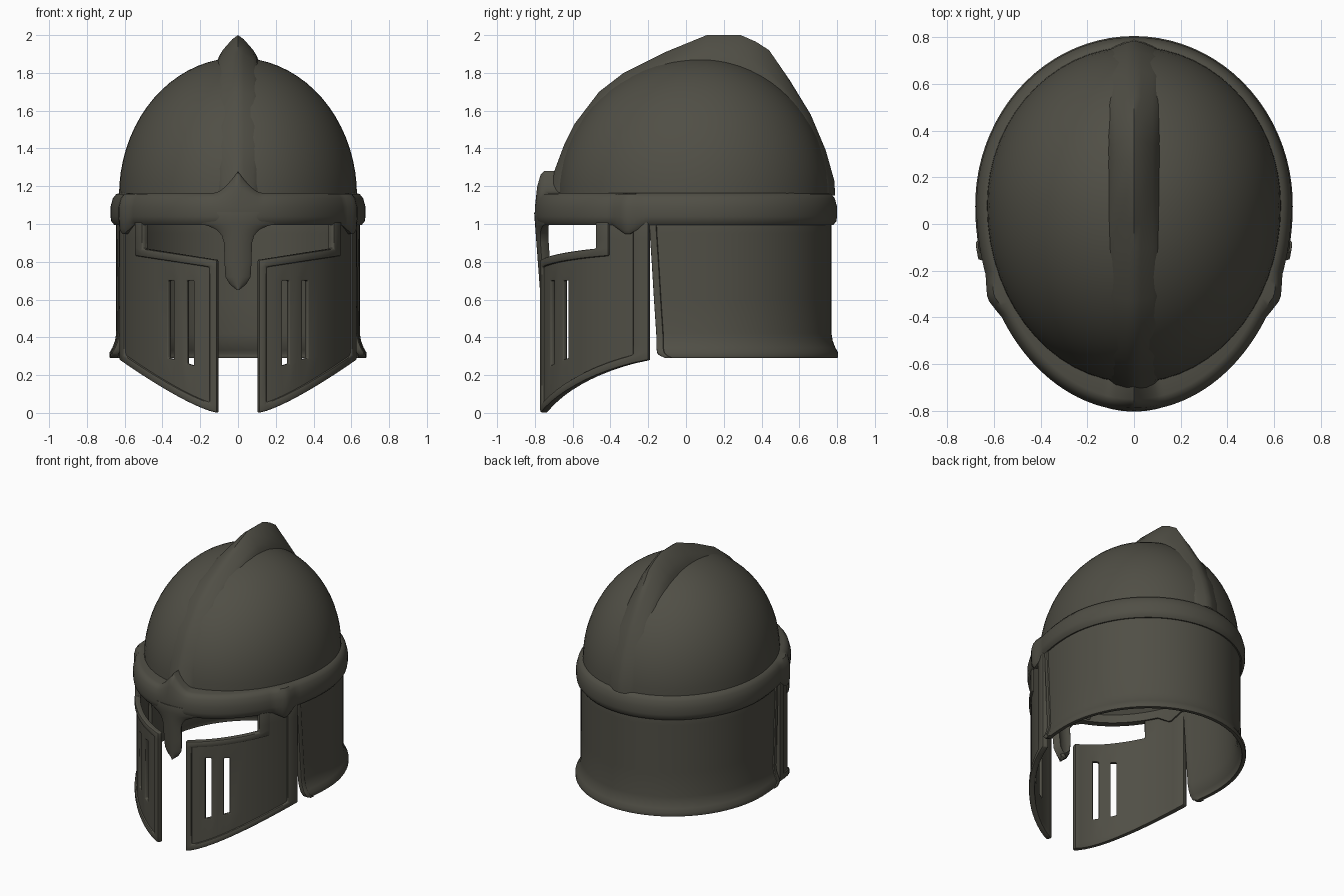
import bpy, bmesh, math
from math import sin, cos, pi, sqrt, asin, acos

if "Cube" in bpy.data.objects:
    bpy.data.objects.remove(bpy.data.objects["Cube"])

YC = 0.08  # widest point of the egg-shaped plan

steel = bpy.data.materials.new("dark olive steel")
steel.diffuse_color = (0.08, 0.077, 0.06, 1)
steel.use_nodes = True
steel.node_tree.nodes["Principled BSDF"].inputs["Base Color"].default_value = steel.diffuse_color


def egg(t, a, front, back, z):
    """Point on the egg-shaped plan; t = 0 is the front, growing towards +x."""
    return (a * sin(t), YC - (front if cos(t) > 0 else back) * cos(t), z)


def grid(name, cols, rows, fn, keep=None, wrap=False, thick=0, bevel=0, mirror=False, angle=40):
    """Quad sheet through fn(col, row), optionally thickened, bevelled and mirrored."""
    bm = bmesh.new()
    v = [[bm.verts.new(fn(c, r)) for r in rows] for c in cols]
    n, m = len(cols), len(rows)
    for i in range(n if wrap else n - 1):
        for j in range(m - 1):
            if keep is None or keep(i, j):
                k = (i + 1) % n
                bm.faces.new((v[i][j], v[k][j], v[k][j + 1], v[i][j + 1]))
    bmesh.ops.delete(bm, geom=[p for p in bm.verts if not p.link_faces], context='VERTS')
    bmesh.ops.remove_doubles(bm, verts=bm.verts, dist=0.0005)
    me = bpy.data.meshes.new(name)
    bm.to_mesh(me)
    bm.free()
    me.materials.append(steel)
    ob = bpy.data.objects.new(name, me)
    bpy.context.collection.objects.link(ob)
    if thick:
        s = ob.modifiers.new("thickness", 'SOLIDIFY')
        s.thickness, s.offset = thick, -1
    if bevel:
        b = ob.modifiers.new("bevel", 'BEVEL')
        b.width, b.segments, b.limit_method, b.angle_limit = bevel, 2, 'ANGLE', math.radians(40)
    if mirror:
        ob.modifiers.new("mirror", 'MIRROR')
    bpy.ops.object.select_all(action='DESELECT')
    ob.select_set(True)
    bpy.context.view_layer.objects.active = ob
    bpy.ops.object.convert(target='MESH')
    bpy.ops.object.shade_smooth_by_angle(angle=math.radians(angle))
    return ob


turn = [2 * pi * i / 240 for i in range(240)]

# Dome
grid("dome", turn[::4], [pi / 2 * i / 18 for i in range(19)],
     lambda t, p: egg(t, 0.63 * cos(p), 0.76 * cos(p), 0.68 * cos(p), 1.15 + 0.73 * sin(p)),
     wrap=True, thick=0.03)

# Crest ridge running over the dome from front to back
crest = [(-0.74, 1.15), (-0.69, 1.3), (-0.645, 1.42), (-0.59, 1.53), (-0.46, 1.7), (-0.33, 1.8),
         (-0.11, 1.91), (0.0, 1.955), (0.11, 2.0), (0.29, 2.0), (0.37, 1.965), (0.44, 1.92),
         (0.55, 1.76), (0.66, 1.58), (0.74, 1.39), (0.785, 1.23), (0.79, 1.15)]
section = [(-0.112, 0), (-0.1, 0.22), (-0.08, 0.45), (-0.03, 0.85), (0, 1),
           (0.03, 0.85), (0.08, 0.45), (0.1, 0.22), (0.112, 0)]


def crest_point(s, p):
    dy, dz = p[0] - YC, p[1] - 1.15
    k = 0.97 / sqrt((dy / (0.76 if dy < 0 else 0.68)) ** 2 + (dz / 0.73) ** 2)
    k += (1 - k) * s[1]
    return (s[0], YC + dy * k, 1.15 + dz * k)


grid("crest_ridge", section, crest, crest_point)

# Brow band, with a peak at the front and a small drop at each temple
band = [(-0.06, 1.0), (-0.02, 0.995), (-0.004, 1.015), (0, 1.04), (0, 1.09), (-0.012, 1.135),
        (-0.03, 1.158), (-0.05, 1.165), (-0.15, 1.165), (-0.06, 1.06), (-0.06, 1.0)]


def band_point(t, p):
    d, z = p
    x, y, _ = egg(t, 0.675, 0.88, 0.72, 0)
    if y < 0:
        peak = max(0, 1 - abs(x) / 0.13) ** 1.5
        drop = max(0, 1 - abs(y + 0.31) / 0.09)
        if z > 1.1:
            z += 0.115 * peak * (z - 1.1) / 0.065
        elif z < 1.03:
            z -= 0.055 * drop
        if d > -0.05:
            d += 0.025 * drop
    return egg(t, 0.675 + d, 0.88 + d, 0.72 + d, z)


grid("brow_band", turn, band, band_point, wrap=True)

# Nose guard flowing out of the band: (height, half width)
nose = [(0.65, 0.006), (0.68, 0.045), (0.72, 0.07), (0.8, 0.074), (0.9, 0.076), (0.94, 0.088),
        (0.97, 0.115), (0.99, 0.16), (1.005, 0.22), (1.06, 0.24)]


def nose_point(u, p):
    z, w = p
    d = 0.016 * (1 - u * u) - 0.03 * (1.06 - z) / 0.4
    return egg(asin(u * w / 0.67), 0.67 + d, 0.868 + d, 0.7, z)


grid("nose_guard", [i / 5 - 1 for i in range(11)], nose, nose_point, thick=0.05, bevel=0.012)

# Cheek plates: columns are x positions, rows follow the sloping outline
px = [0.11, 0.15, 0.19, 0.235, 0.272, 0.305, 0.34, 0.372, 0.43, 0.465, 0.5, 0.54, 0.57, 0.595, 0.62]


def cheek_point(off):
    def fn(x, row):
        low = 0.28 * ((x - 0.11) / 0.51) ** 1.3
        top = 0.81 + 0.06 * (x - 0.11) / 0.39
        z = (low, low + 0.045, 0.25 + 0.3 * (x - 0.235), 0.7, top - 0.045, top, 0.92, 1.05)[row]
        return egg(asin(x / 0.655), 0.655 + off, 0.855 + off, 0.7, z)
    return fn


def cheek_keep(i, j):
    slit = j == 2 and i in (3, 6)
    eye = j >= 5 and i < 10
    return not slit and not eye


def cheek_border(i, j):
    last = len(px) - 2
    return cheek_keep(i, j) and (i in (0, last) or j == 0 or (j == 4 and i <= 10) or (j > 4 and i == 10))


grid("cheek_plates", px, range(8), cheek_point(0), cheek_keep, thick=0.028, bevel=0.006, mirror=True)
grid("cheek_rims", px, range(8), cheek_point(0.012), cheek_border, thick=0.034, bevel=0.01, mirror=True)

# Neck guard with rounded front corners and a flared lower lip
nz = [0.29, 0.302, 0.32, 0.345, 0.38, 0.42, 0.6, 0.8, 0.95, 1.06]
edge = dict(zip(nz, [-0.1, -0.127, -0.142, -0.15, -0.153, -0.156, -0.168, -0.18, -0.19, -0.195]))
nu = [0, 0.012] + [i / 48 for i in range(1, 48)] + [0.988, 1]


def neck_point(off):
    def fn(u, z):
        start = acos((YC - edge[z]) / 0.855)
        d = off + 0.035 * min(1, max(0, (0.43 - z) / 0.11)) ** 2
        return egg(start + (2 * pi - 2 * start) * u, 0.645 + d, 0.855 + d, 0.69 + d, z)
    return fn


grid("neck_guard", nu, nz, neck_point(0), thick=0.028, bevel=0.006)
grid("neck_guard_rims", nu, nz, neck_point(0.01),
     lambda i, j: i in (0, len(nu) - 2), thick=0.034, bevel=0.006)
